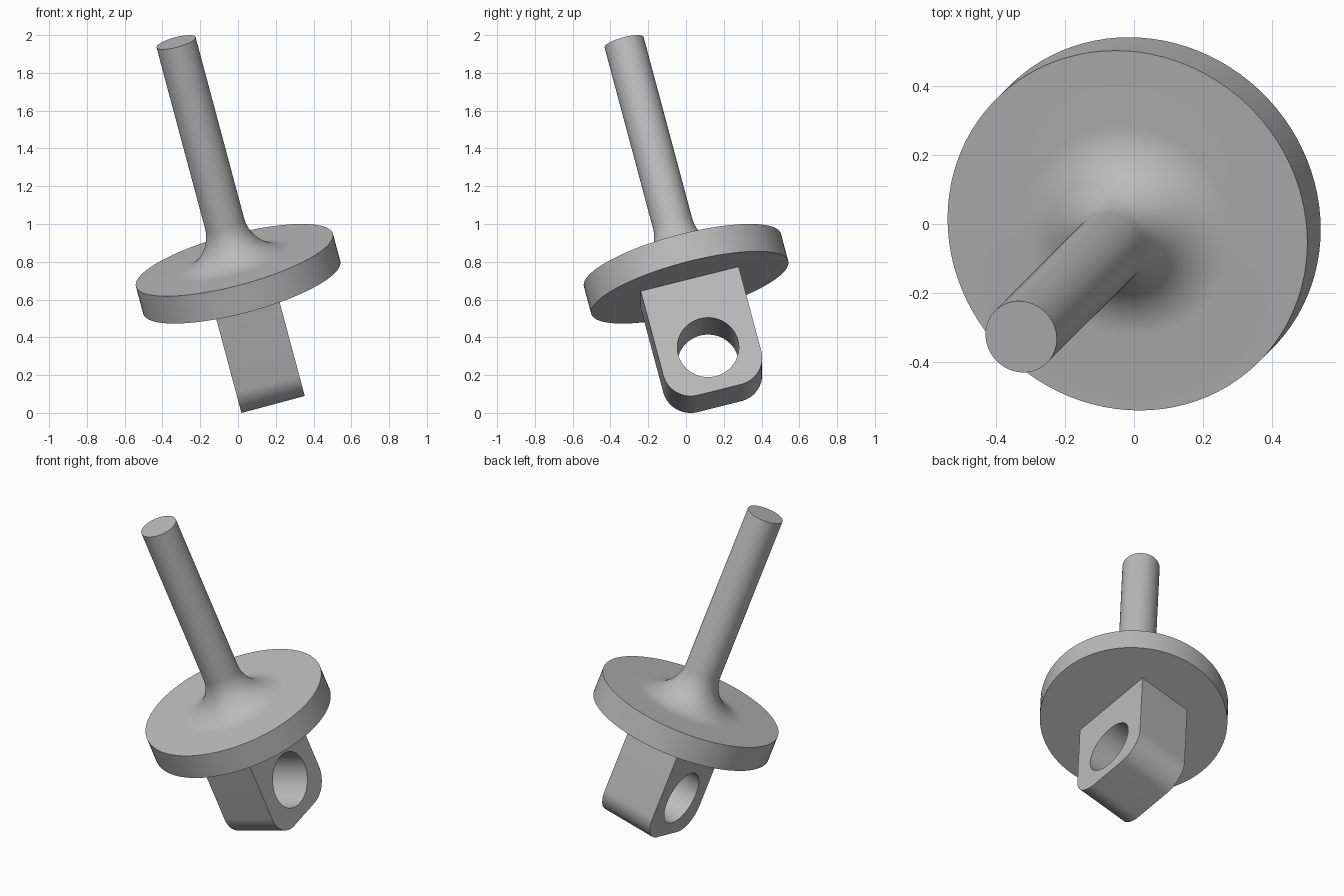
import bpy, bmesh
from math import radians, sin, cos, pi
from mathutils import Matrix, Vector

cube = bpy.data.objects.get("Cube")
if cube:
    bpy.data.objects.remove(cube, do_unlink=True)

# One plain grey
GREY = (0.5, 0.5, 0.5, 1)
mat = bpy.data.materials.new("plain grey")
mat.use_nodes = True
mat.diffuse_color = GREY
mat.node_tree.nodes["Principled BSDF"].inputs["Base Color"].default_value = GREY

# Tilted frame: origin at the centre of the disc's top face, z along the shaft
TILT = (Matrix.Translation((-0.019, -0.019, 0.809))
        @ Matrix.Rotation(radians(-15), 4, 'Y') @ Matrix.Rotation(radians(14.5), 4, 'X'))

DISC_R, DISC_T = 0.54, 0.155
ROD_R, ROD_TOP, FILLET = 0.107, 1.233, 0.21
LUG_X, LUG_Y, LUG_LEN, LUG_ROUND = 0.347, 0.536, 0.627, 0.15
HOLE_R, HOLE_DROP = 0.163, 0.387


def finish(bm, name):
    bmesh.ops.recalc_face_normals(bm, faces=bm.faces)
    mesh = bpy.data.meshes.new(name)
    bm.to_mesh(mesh)
    bm.free()
    mesh.materials.append(mat)
    obj = bpy.data.objects.new(name, mesh)
    bpy.context.collection.objects.link(obj)
    obj.matrix_world = TILT
    return obj


def smooth(obj):
    bpy.ops.object.select_all(action='DESELECT')
    obj.select_set(True)
    bpy.context.view_layer.objects.active = obj
    bpy.ops.object.shade_smooth_by_angle(angle=radians(30))


def lathe(profile, name, steps=96):
    bm = bmesh.new()
    verts = [bm.verts.new((r, 0, z)) for r, z in profile]
    edges = [bm.edges.new(pair) for pair in zip(verts, verts[1:])]
    bmesh.ops.spin(bm, geom=verts + edges, axis=(0, 0, 1), cent=(0, 0, 0),
                   angle=2 * pi, steps=steps)
    bmesh.ops.remove_doubles(bm, verts=bm.verts, dist=1e-5)
    return finish(bm, name)


def prism(outline, half, name):
    # Extrude a (y, z) outline along x, from -half to +half
    bm = bmesh.new()
    face = bm.faces.new([bm.verts.new((-half, y, z)) for y, z in outline])
    side = bmesh.ops.extrude_face_region(bm, geom=[face])["geom"]
    bmesh.ops.translate(bm, vec=(2 * half, 0, 0),
                        verts=[v for v in side if isinstance(v, bmesh.types.BMVert)])
    return finish(bm, name)


def arc(cy, cz, r, start, end, n):
    return [(cy + r * cos(a), cz + r * sin(a))
            for a in (radians(start + (end - start) * i / n) for i in range(n + 1))]


# Disc and the rod flaring into it, turned in one piece
flare = arc(ROD_R + FILLET, FILLET, FILLET, 270, 180, 20)
smooth(lathe([(0, -DISC_T), (DISC_R, -DISC_T), (DISC_R, 0)] + flare
             + [(ROD_R, ROD_TOP), (0, ROD_TOP)], "disc_and_rod"))

# Lug under the disc, with two rounded lower corners
inner = LUG_Y / 2 - LUG_ROUND
low = -DISC_T - LUG_LEN + LUG_ROUND
lug = prism([(LUG_Y / 2, -DISC_T), (-LUG_Y / 2, -DISC_T)]
            + arc(-inner, low, LUG_ROUND, 180, 270, 16)
            + arc(inner, low, LUG_ROUND, 270, 360, 16), LUG_X / 2, "lug")

# Round hole through the lug
cutter = prism(arc(0, -DISC_T - HOLE_DROP, HOLE_R, 0, 360, 64)[:-1], LUG_X, "hole_cutter")
cutter.hide_render = True
cut = lug.modifiers.new("hole", 'BOOLEAN')
cut.operation, cut.solver, cut.object = 'DIFFERENCE', 'EXACT', cutter
bpy.context.view_layer.objects.active = lug
bpy.ops.object.modifier_apply(modifier="hole")
bpy.data.objects.remove(cutter, do_unlink=True)
smooth(lug)
